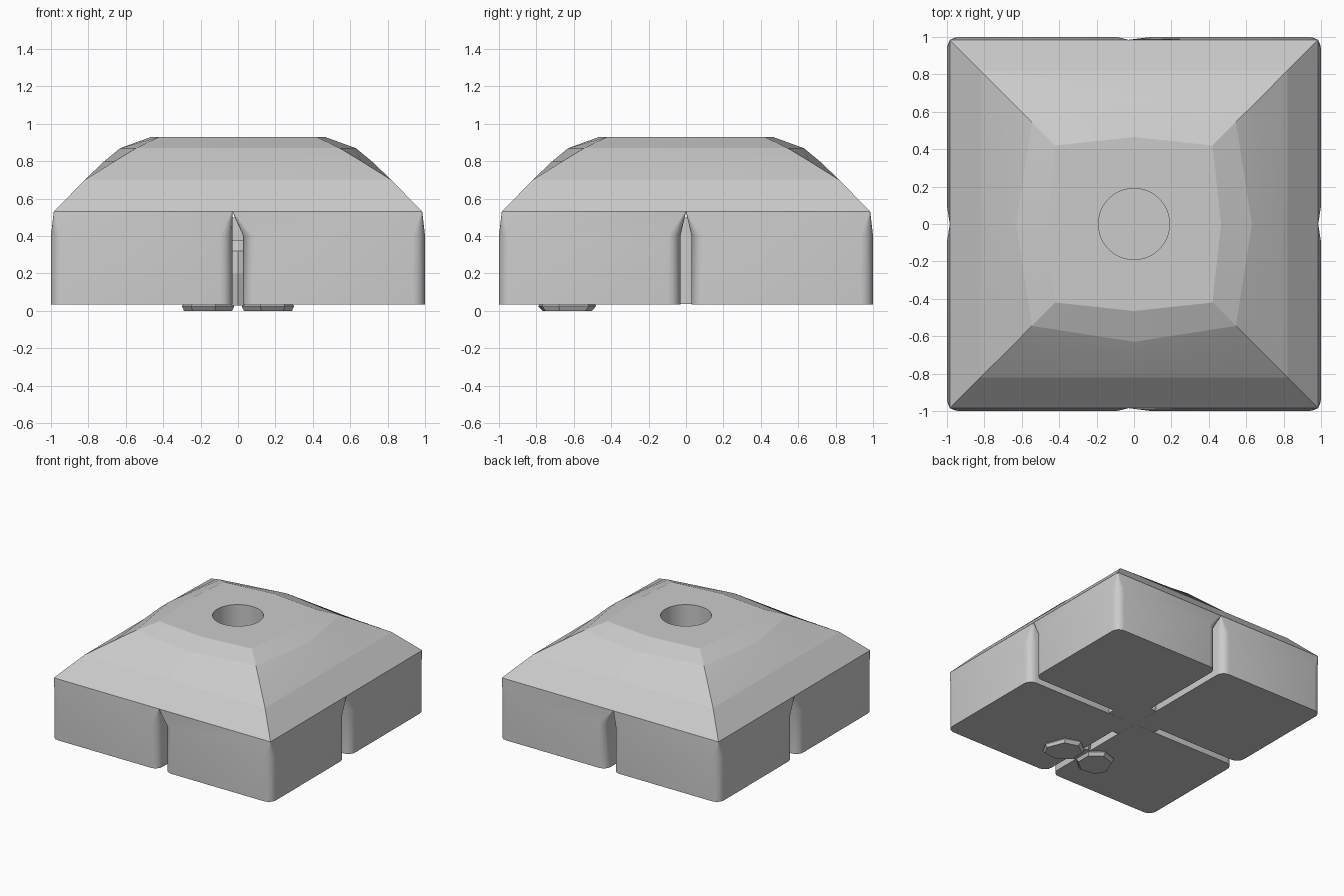
import bpy, bmesh, math
from mathutils import Matrix

if "Cube" in bpy.data.objects:
    bpy.data.objects.remove(bpy.data.objects["Cube"])


def make_object(name, bm):
    bmesh.ops.recalc_face_normals(bm, faces=bm.faces)
    mesh = bpy.data.meshes.new(name)
    bm.to_mesh(mesh)
    bm.free()
    obj = bpy.data.objects.new(name, mesh)
    bpy.context.collection.objects.link(obj)
    return obj


def loft(name, rings):
    bm = bmesh.new()
    loops = [[bm.verts.new(p) for p in ring] for ring in rings]
    n = len(loops[0])
    for a, b in zip(loops, loops[1:]):
        for i in range(n):
            j = (i + 1) % n
            bm.faces.new((a[i], a[j], b[j], b[i]))
    bm.faces.new(loops[0][::-1])
    bm.faces.new(loops[-1])
    return make_object(name, bm)


def rounded_rect(x0, x1, y0, y1, r, z, seg=4):
    pts = []
    corners = [(x1 - r, y1 - r), (x0 + r, y1 - r), (x0 + r, y0 + r), (x1 - r, y0 + r)]
    for k, (cx, cy) in enumerate(corners):
        for i in range(seg + 1):
            a = math.pi / 2 * (k + i / seg)
            pts.append((cx + r * math.cos(a), cy + r * math.sin(a), z))
    return pts


def cylinder(name, r, z0, z1, seg=48):
    bm = bmesh.new()
    bmesh.ops.create_cone(bm, cap_ends=True, segments=seg, radius1=r, radius2=r,
                          depth=z1 - z0, matrix=Matrix.Translation((0, 0, (z0 + z1) / 2)))
    return make_object(name, bm)


def smooth(obj, angle=30):
    bpy.ops.object.select_all(action='DESELECT')
    obj.select_set(True)
    bpy.context.view_layer.objects.active = obj
    bpy.ops.object.shade_smooth_by_angle(angle=math.radians(angle))


# Faceted roof: each ring has four corners and four slightly bulged midpoints
roof_rings = []
for z, c, m in [(0.53, 0.985, 0.985), (0.70, 0.82, 0.82), (0.80, 0.66, 0.715),
                (0.87, 0.545, 0.63), (0.93, 0.42, 0.465)]:
    roof_rings.append([(c, c, z), (0, m, z), (-c, c, z), (-m, 0, z),
                       (-c, -c, z), (0, -m, z), (c, -c, z), (m, 0, z)])
roof = loft("roof", roof_rings)

# Four base blocks with rounded corners that sharpen up to the roof rim
blocks = []
for side, (x0, x1, t0, t1) in {"left": (-1, -0.03, -0.985, -0.03),
                               "right": (0.028, 1, -0.03, 0.985)}.items():
    for end, (y0, y1, s0, s1) in {"front": (-1, -0.03, -0.985, 0),
                                  "back": (0.03, 1, 0, 0.985)}.items():
        rings = [rounded_rect(x0, x1, y0, y1, 0.065, 0.035),
                 rounded_rect(x0, x1, y0, y1, 0.065, 0.40),
                 rounded_rect(t0, t1, s0, s1, 0.002, 0.53)]
        blocks.append(loft(f"{end}_{side}_block", rings))

# Central column filling the crossing of the slits
column = cylinder("centre_column", 0.225, 0.036, 0.5)

# Round blind hole from the roof top down into the column
cutter = cylinder("hole_cutter", 0.19, 0.30, 1.2)
cutter.hide_render = True
for obj in [roof, column] + blocks:
    mod = obj.modifiers.new("hole", 'BOOLEAN')
    mod.operation = 'DIFFERENCE'
    mod.solver = 'EXACT'
    mod.object = cutter
    bpy.ops.object.select_all(action='DESELECT')
    obj.select_set(True)
    bpy.context.view_layer.objects.active = obj
    bpy.ops.object.modifier_apply(modifier=mod.name)
    smooth(obj, 30 if obj is not roof else 8)
bpy.data.objects.remove(cutter)

# Small faceted feet poking out under the front, with a stub in the slit
for side, s in (("left", -1), ("right", 1)):
    outline = [(0.02, -0.70), (0.12, -0.79), (0.25, -0.77), (0.30, -0.68),
               (0.24, -0.52), (0.12, -0.48), (0.02, -0.56)]
    ring0 = [(s * (0.16 + (x - 0.16) * 0.92), -0.64 + (y + 0.64) * 0.85, 0) for x, y in outline]
    ring1 = [(s * x, y, 0.025) for x, y in outline]
    ring2 = [(s * (0.15 + (x - 0.15) * 0.7), -0.64 + (y + 0.64) * 0.7, 0.10) for x, y in outline]
    loft(f"{side}_foot", [ring0, ring1, ring2])
stub = [[(r * math.cos(i * math.pi / 4), -0.63 + r * math.sin(i * math.pi / 4), z)
         for i in range(8)] for z, r in ((0.03, 0.09), (0.2, 0.13), (0.32, 0.12), (0.38, 0.05))]
loft("inner_stub", stub)
